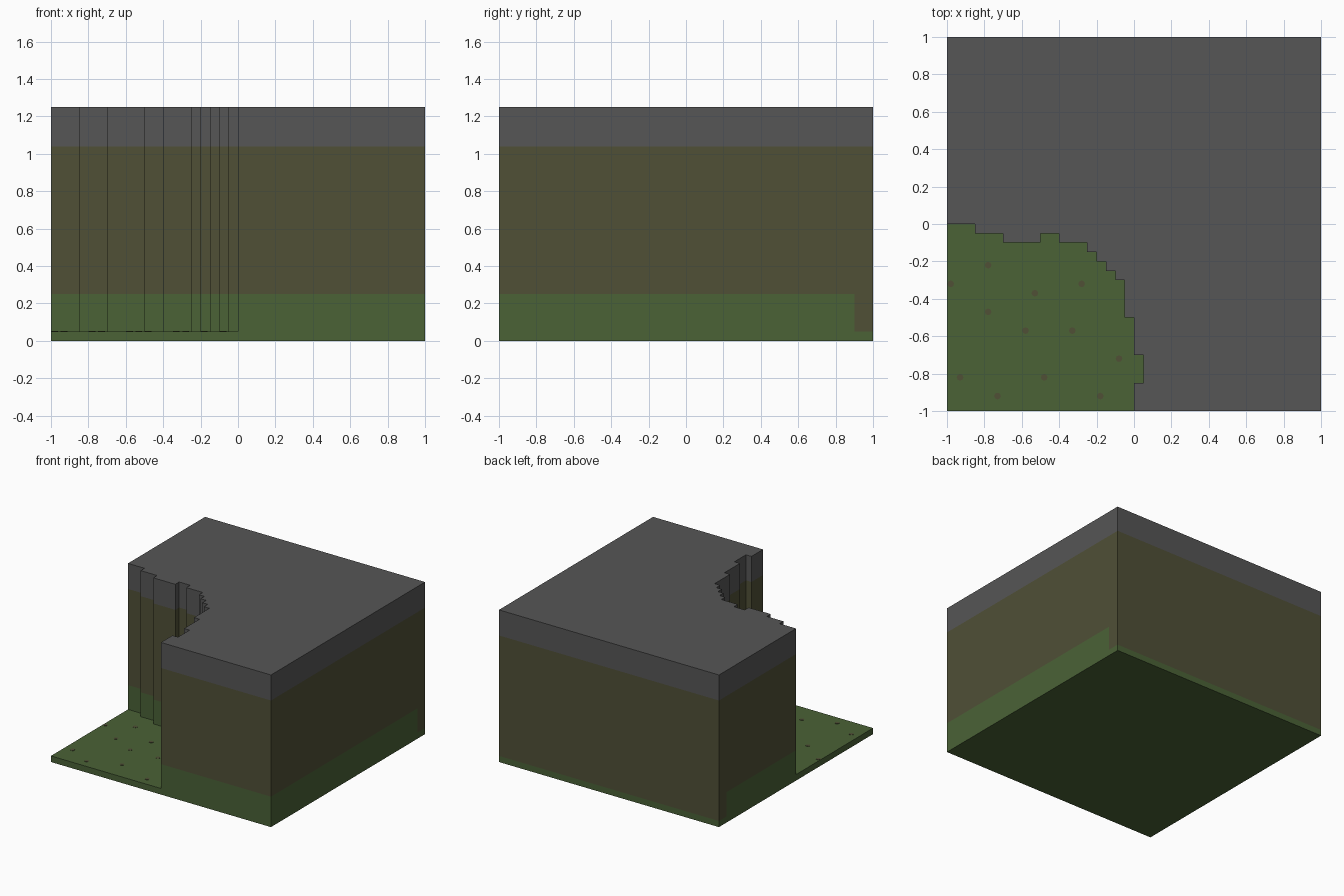
import bpy
import bmesh

default = bpy.data.objects.get("Cube")
if default:
    bpy.data.objects.remove(default, do_unlink=True)

UNIT = 0.05  # plan grid step
SLAB_TOP, GRASS_TOP, SOIL_TOP, CLIFF_TOP = 0.05, 0.25, 1.04, 1.25


def make_material(name, rgb):
    color = (*rgb, 1.0)
    mat = bpy.data.materials.new(name)
    mat.use_nodes = True
    mat.diffuse_color = color
    bsdf = mat.node_tree.nodes["Principled BSDF"]
    bsdf.inputs["Base Color"].default_value = color
    bsdf.inputs["Roughness"].default_value = 0.9
    return mat


GRASS = make_material("grass green", (0.069, 0.122, 0.037))
SOIL = make_material("soil brown", (0.080, 0.080, 0.037))
STONE = make_material("stone grey", (0.093, 0.093, 0.093))


def add_object(name, bm, materials):
    mesh = bpy.data.meshes.new(name)
    bm.to_mesh(mesh)
    bm.free()
    for mat in materials:
        mesh.materials.append(mat)
    obj = bpy.data.objects.new(name, mesh)
    bpy.context.collection.objects.link(obj)
    return obj


# Ground slab
bm = bmesh.new()
bmesh.ops.create_cube(bm, size=1)
bmesh.ops.scale(bm, vec=(2, 2, SLAB_TOP), verts=bm.verts)
bmesh.ops.translate(bm, vec=(0, 0, SLAB_TOP / 2), verts=bm.verts)
add_object("ground_slab", bm, [GRASS])

# Cliff plan: outer corners, then the stepped hollow as (end x, y level) runs
outline = [(0, -20), (20, -20), (20, 18), (20, 20), (-20, 20), (-20, 18)]
runs = [(-17, 0), (-14, -1), (-10, -2), (-8, -1), (-5, -2), (-4, -3),
        (-3, -4), (-2, -5), (-1, -6), (0, -10), (1, -14), (0, -17)]
x = -20
for end_x, y in runs:
    outline += [(x, y), (end_x, y)]
    x = end_x

# Cliff walls in stacked bands, closed by the stone top
bm = bmesh.new()
levels = [SLAB_TOP, GRASS_TOP, SOIL_TOP, CLIFF_TOP]
rings = [[bm.verts.new((px * UNIT, py * UNIT, z)) for px, py in outline]
         for z in levels]
for band, (low, high) in enumerate(zip(rings, rings[1:])):
    for i in range(len(outline)):
        j = (i + 1) % len(outline)
        face = bm.faces.new((low[i], low[j], high[j], high[i]))
        face.material_index = band
        # Soil reaches the ground along the back strip
        if band == 0 and face.calc_center_median().y > 0.9:
            face.material_index = 1
bm.faces.new(rings[-1]).material_index = 2
add_object("cliff_block", bm, [GRASS, SOIL, STONE])

# Soil specks scattered on the hollow floor
specks = [(-.78, -.22), (-.98, -.32), (-.28, -.32), (-.53, -.37),
          (-.78, -.47), (-.58, -.57), (-.33, -.57), (-.08, -.72),
          (-.93, -.82), (-.48, -.82), (-.73, -.92), (-.18, -.92)]
bm = bmesh.new()
for px, py in specks:
    made = bmesh.ops.create_cone(bm, cap_ends=True, segments=8, radius1=0.018,
                                 radius2=0.018, depth=0.004)
    bmesh.ops.translate(bm, vec=(px, py, SLAB_TOP), verts=made["verts"])
add_object("soil_specks", bm, [SOIL])
